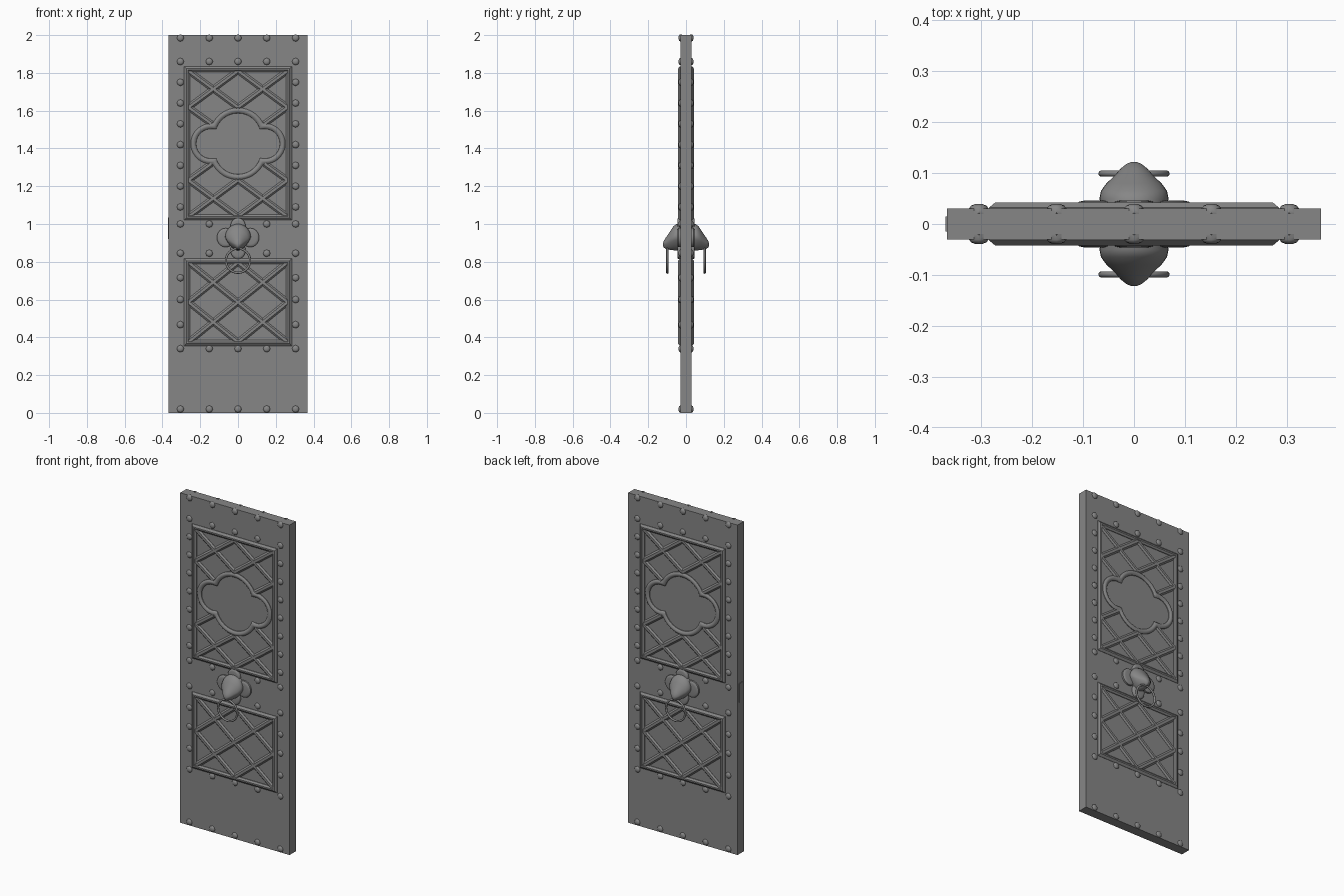
import bpy, bmesh
from math import sin, cos, pi, sqrt, radians
from mathutils import Vector

cube = bpy.data.objects.get("Cube")
if cube:
    bpy.data.objects.remove(cube, do_unlink=True)

iron = bpy.data.materials.new("grey iron")
iron.use_nodes = True
grey = (0.24, 0.24, 0.24, 1)
iron.diffuse_color = grey
iron.node_tree.nodes["Principled BSDF"].inputs["Base Color"].default_value = grey

HALF_W, FACE = 0.367, 0.03


def loft(bm, loops, closed=False):
    """Join loops of (x, z, height from mid-plane); cap the ends or close the tube."""
    rings = [[bm.verts.new((x, -h, z)) for x, z, h in loop] for loop in loops]
    n = len(rings[0])
    for a, b in zip(rings, rings[1:] + (rings[:1] if closed else [])):
        for i in range(n):
            j = (i + 1) % n
            bm.faces.new((a[i], a[j], b[j], b[i]))
    if not closed:
        bm.faces.new(rings[0])
        bm.faces.new(rings[-1])


def ellipse(x, z, rx, rz, h, n=32):
    return [(x + rx * cos(2 * pi * i / n), z + rz * sin(2 * pi * i / n), h) for i in range(n)]


def finish(name, bm, both_sides=True, smooth=True):
    bmesh.ops.recalc_face_normals(bm, faces=bm.faces[:])
    mesh = bpy.data.meshes.new(name)
    bm.to_mesh(mesh)
    bm.free()
    mesh.materials.append(iron)
    ob = bpy.data.objects.new(name, mesh)
    bpy.context.collection.objects.link(ob)
    if both_sides:
        mirror = ob.modifiers.new("both faces", "MIRROR")
        mirror.use_axis = (False, True, False)
        mirror.use_mirror_merge = False
    if smooth:
        bpy.ops.object.select_all(action="DESELECT")
        ob.select_set(True)
        bpy.context.view_layer.objects.active = ob
        bpy.ops.object.shade_smooth_by_angle(angle=radians(40))


def box(name, lo, hi):
    bm = bmesh.new()
    loft(bm, [[(lo[0], lo[2], h), (hi[0], lo[2], h), (hi[0], hi[2], h), (lo[0], hi[2], h)]
              for h in (-lo[1], -hi[1])])
    finish(name, bm, both_sides=False, smooth=False)


# Door slab and the lock plate on its edge
box("door_slab", (-HALF_W, -FACE, 0), (HALF_W, FACE, 2))
box("lock_plate", (-HALF_W - 0.003, -0.015, 0.92), (-HALF_W, 0.015, 1.035))

# Moulded frames: (inset, height) profile swept round each rectangle
frame_profile = [(0, 0.02), (0, 0.032), (0.012, 0.042), (0.02, 0.042), (0.03, 0.034), (0.03, 0.02)]
PANELS = {"upper": (1.02, 1.835), "lower": (0.355, 0.817)}
FRAME_X = 0.285
for name, (z0, z1) in PANELS.items():
    bm = bmesh.new()
    loft(bm, [[(-FRAME_X + d, z0 + d, h), (FRAME_X - d, z0 + d, h),
               (FRAME_X - d, z1 - d, h), (-FRAME_X + d, z1 - d, h)]
              for d, h in frame_profile], closed=True)
    finish(name + "_frame", bm, smooth=False)


# Diagonal lattice bars
def bar(bm, p, q):
    p, q = Vector(p), Vector(q)
    d = (q - p).normalized()
    side = Vector((-d.y, d.x)) * 0.016
    section = [(-1, 0.02), (-1, 0.031), (-0.45, 0.039), (0.45, 0.039), (1, 0.031), (1, 0.02)]
    loft(bm, [[(*(e + side * s), h) for s, h in section] for e in (p, q)])


def crosses(bm, z0, z1):
    for sx in (-1, 1):
        bar(bm, (0, z0), (sx * 0.262, z1))
        bar(bm, (0, z1), (sx * 0.262, z0))


FOIL_Z, ROW = 1.425, 0.193
bm = bmesh.new()
for sz in (-1, 1):
    crosses(bm, FOIL_Z + sz * ROW, FOIL_Z + sz * 2 * ROW)
    for sx in (-1, 1):
        bar(bm, (sx * 0.14, FOIL_Z + sz * 0.105), (sx * 0.262, FOIL_Z + sz * ROW))
finish("upper_lattice", bm, smooth=False)

bm = bmesh.new()
crosses(bm, 0.375, 0.586)
crosses(bm, 0.586, 0.797)
finish("lower_lattice", bm, smooth=False)


# Four-lobed window moulding: outline of four overlapping circles
def foil(inset, h, n=128):
    loop = []
    for i in range(n):
        d = Vector((cos(2 * pi * i / n), sin(2 * pi * i / n)))
        far = 0
        for cx, cz, r in ((0, 0.04, 0.15), (0, -0.04, 0.15), (0.143, 0, 0.107), (-0.143, 0, 0.107)):
            b = d.dot(Vector((cx, cz)))
            disc = b * b - cx * cx - cz * cz + (r - inset) ** 2
            if disc >= 0:
                far = max(far, b + sqrt(disc))
        loop.append((d.x * far, FOIL_Z + d.y * far, h))
    return loop


bm = bmesh.new()
loft(bm, [foil(d, h) for d, h in ((0, 0.02), (0, 0.034), (0.007, 0.041), (0.015, 0.042),
                                  (0.022, 0.039), (0.028, 0.034), (0.03, 0.02))], closed=True)
finish("window_moulding", bm)

# Studs: full rows of five, and side columns beside the panels
rows = (0.02, 0.34, 0.845, 1.0, 1.86, 1.985)
spots = [(x, z) for z in rows for x in (-0.305, -0.152, 0, 0.152, 0.305)]
columns = [0.467, 0.6, 0.715] + [1.09 + 0.11 * i for i in range(7)]
spots += [(sx * 0.305, z) for z in columns for sx in (-1, 1)]
bm = bmesh.new()
for x, z in spots:
    loft(bm, [ellipse(x, z, r, r, h, 8) for r, h in
              ((0.019, 0.02), (0.019, 0.031), (0.015, 0.036), (0.008, 0.039))])
finish("studs", bm)

# Knocker backing: rounded side, top and bottom lobes
bm = bmesh.new()
for x, z, rx, rz in ((-0.065, 0.928, 0.047, 0.05), (0.065, 0.928, 0.047, 0.05),
                     (0, 0.99, 0.04, 0.042), (0, 0.86, 0.04, 0.045)):
    loft(bm, [ellipse(x, z, rx * s, rz * s, h) for s, h in
              ((1, 0.02), (1, 0.04), (0.92, 0.044), (0.7, 0.046))])
finish("knocker_backing", bm)

# Knocker head: tapering snout, broad at the brow and narrow at the chin
bm = bmesh.new()
loops = []
for h, rx, rz, zc in ((0.02, 0.06, 0.068, 0.93), (0.05, 0.068, 0.07, 0.93), (0.065, 0.065, 0.064, 0.925),
                      (0.08, 0.054, 0.053, 0.915), (0.095, 0.038, 0.04, 0.905), (0.109, 0.026, 0.028, 0.897),
                      (0.118, 0.015, 0.017, 0.893), (0.122, 0.005, 0.006, 0.891)):
    loop = ellipse(0, zc, rx, rz, h)
    loops.append([(x * (1 + 0.35 * min(0, (z - zc) / rz)), z, k) for x, z, k in loop])
loft(bm, loops)
finish("knocker_head", bm)

# Knocker ring
bm = bmesh.new()
loft(bm, [ellipse(0, 0.806, 0.064 + 0.006 * cos(a), 0.064 + 0.006 * cos(a), 0.099 + 0.006 * sin(a), 48)
          for a in (2 * pi * i / 10 for i in range(10))], closed=True)
finish("knocker_ring", bm)
